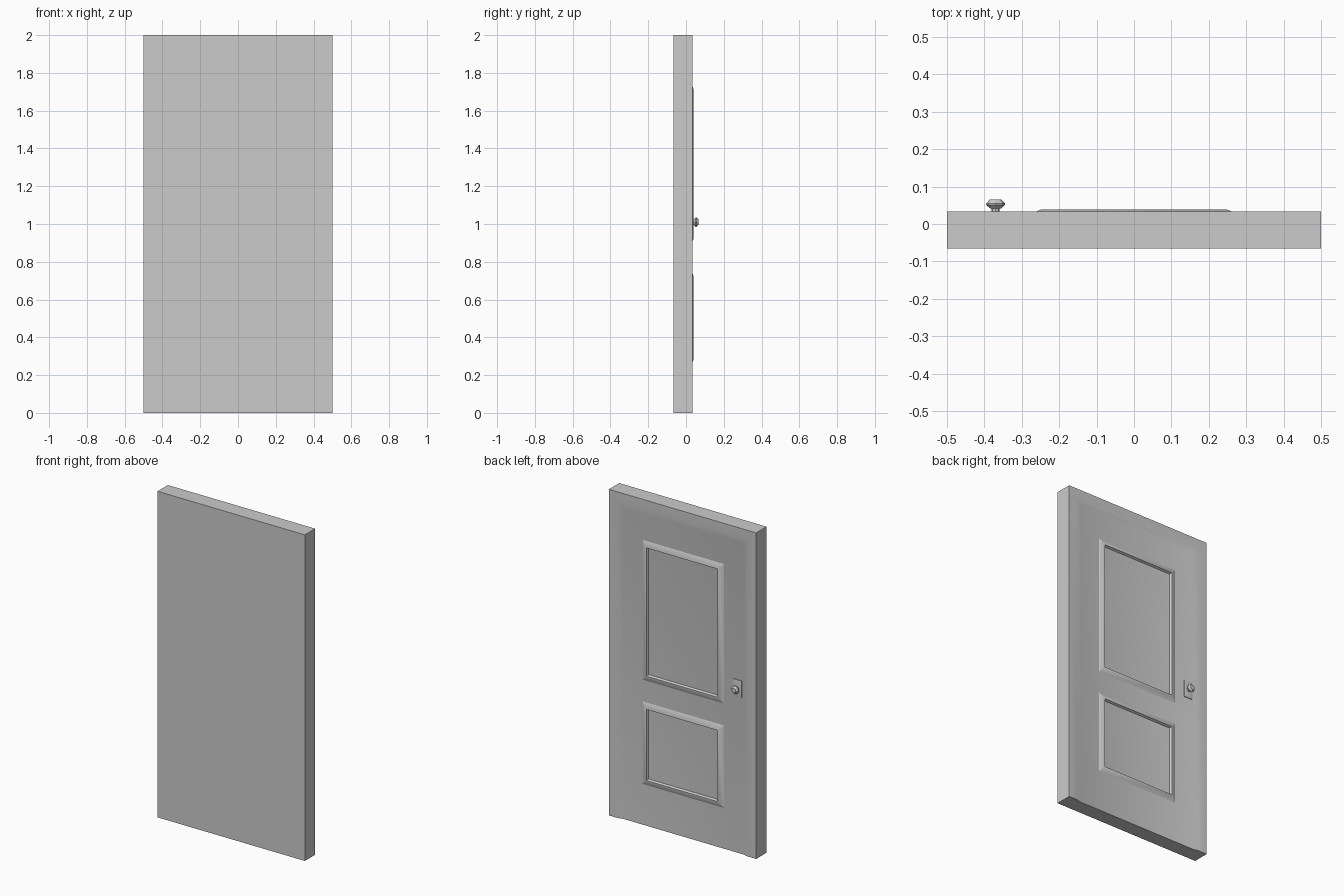
import bpy, bmesh, math

if "Cube" in bpy.data.objects:
    bpy.data.objects.remove(bpy.data.objects["Cube"])

FACE = 0.034          # outer frame surface (back side)
LEAF = FACE - 0.008   # recessed door leaf surface
FRONT = -0.066


def finish(name, bm):
    bmesh.ops.recalc_face_normals(bm, faces=bm.faces)
    mesh = bpy.data.meshes.new(name)
    bm.to_mesh(mesh)
    bm.free()
    obj = bpy.data.objects.new(name, mesh)
    bpy.context.collection.objects.link(obj)
    bpy.ops.object.select_all(action='DESELECT')
    obj.select_set(True)
    bpy.context.view_layer.objects.active = obj
    bpy.ops.object.shade_smooth_by_angle(angle=math.radians(30))
    return obj


def loft(name, rings, closed=True, cap_last=False):
    """Bridge successive rings of points with quads."""
    bm = bmesh.new()
    loops = [[bm.verts.new(p) for p in ring] for ring in rings]
    n = len(loops[0])
    for a, b in zip(loops, loops[1:]):
        for i in range(n if closed else n - 1):
            j = (i + 1) % n
            bm.faces.new((a[i], a[j], b[j], b[i]))
    if cap_last:
        bm.faces.new(loops[-1])
    if not closed:  # fill the bottom end of the door
        bm.faces.new(loops[0])
        bm.faces.new([l[0] for l in loops] + [l[-1] for l in reversed(loops)])
    return finish(name, bm)


def arch(inset, y):
    w, t = 0.5 - inset, 2 - inset
    return [(-w, y, 0), (-w, y, t), (w, y, t), (w, y, 0)]


def rect(cx, cz, hw, hh, y):
    return [(cx + sx * hw, y, cz + sz * hh)
            for sx, sz in ((-1, -1), (-1, 1), (1, 1), (1, -1))]


# Door slab with raised border on the sides and top, open at the bottom
loft("door_slab",
     [arch(0, FRONT), arch(0, FACE), arch(0.06, FACE), arch(0.09, LEAF)],
     closed=False, cap_last=True)

# Panel mouldings: gentle outer slope, narrow crest, steep inner step
MOULDING = [(0, LEAF), (0.029, FACE + 0.005), (0.035, FACE + 0.005), (0.041, LEAF)]
for name, z0, z1 in (("upper_moulding", 0.89, 1.746), ("lower_moulding", 0.25, 0.756)):
    loft(name, [rect(0, (z0 + z1) / 2, 0.277 - i, (z1 - z0) / 2 - i, y)
                for i, y in MOULDING])

# Lock plate with bevelled rim
KX, KZ = -0.37, 1.01
loft("lock_plate",
     [rect(KX, KZ, 0.029 - i, 0.052 - i, y)
      for i, y in ((0, LEAF), (0, LEAF + 0.004), (0.007, LEAF + 0.006))],
     cap_last=True)

# Faceted knob turned about the y axis
KNOB = [(0.011, LEAF), (0.011, 0.041), (0.014, 0.041), (0.025, 0.051),
        (0.025, 0.055), (0.015, 0.066)]
loft("door_knob",
     [[(KX + r * math.cos(k * math.pi / 4), y, KZ + r * math.sin(k * math.pi / 4))
       for k in range(8)] for r, y in KNOB],
     cap_last=True)
